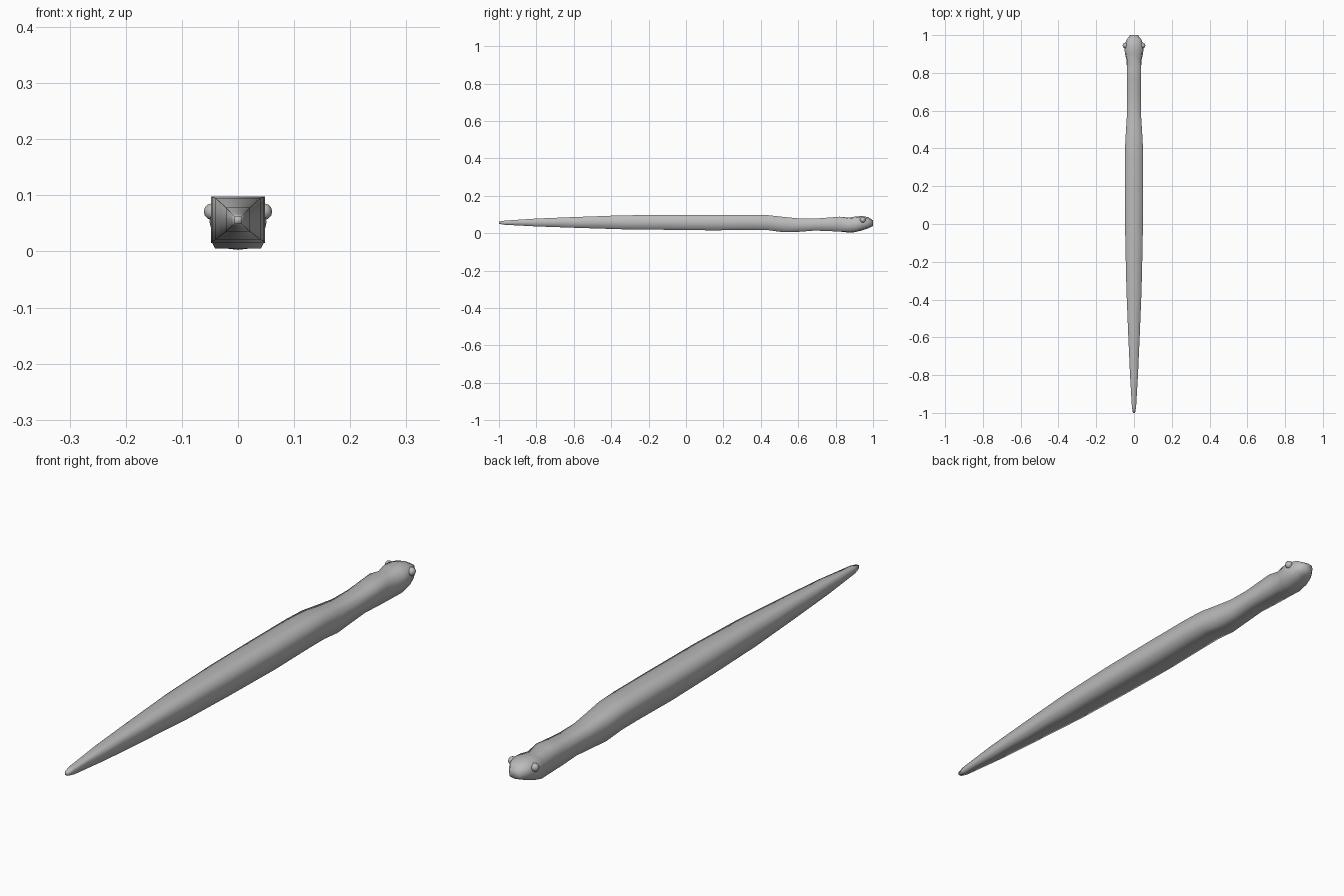
import bpy, bmesh
from mathutils import Matrix

if "Cube" in bpy.data.objects:
    bpy.data.objects.remove(bpy.data.objects["Cube"])

grey = bpy.data.materials.new("soft_grey")
grey.diffuse_color = (0.5, 0.5, 0.5, 1)
grey.use_nodes = True
grey.node_tree.nodes["Principled BSDF"].inputs["Base Color"].default_value = grey.diffuse_color


def finish(name, bm):
    bmesh.ops.recalc_face_normals(bm, faces=bm.faces)
    mesh = bpy.data.meshes.new(name)
    bm.to_mesh(mesh)
    bm.free()
    mesh.materials.append(grey)
    mesh.shade_smooth()
    obj = bpy.data.objects.new(name, mesh)
    bpy.context.collection.objects.link(obj)
    return obj


# Body stations: y, half width, bottom z, top z, side bulge
stations = [
    (-1.00, .006, .050, .062, 0), (-.97, .011, .045, .067, 0),
    (-.80, .021, .036, .078, 0), (-.60, .030, .029, .086, 0),
    (-.35, .040, .021, .095, 0), (-.10, .046, .018, .098, 0),
    (.15, .048, .015, .098, 0), (.35, .048, .018, .098, 0),
    (.44, .046, .016, .096, 0), (.52, .041, .005, .087, 0),
    (.60, .036, .007, .079, 0), (.69, .036, .014, .078, 0),
    (.76, .037, .011, .083, 0), (.82, .037, .009, .088, 0),
    (.87, .036, .003, .083, .004), (.90, .042, .005, .088, .006),
    (.94, .043, .014, .092, .008), (.975, .034, .026, .085, .006),
    (1.00, .018, .038, .069, .003),
]

# Long tapered body with a square section, rounding out at the head
bm = bmesh.new()
rings = []
for y, w, lo, hi, bulge in stations:
    mid = (lo + hi) / 2
    section = [(-w, lo + bulge), (0, lo), (w, lo + bulge), (w + bulge, mid),
               (w, hi - bulge), (0, hi), (-w, hi - bulge), (-w - bulge, mid)]
    rings.append([bm.verts.new((x, y, z)) for x, z in section])
for a, b in zip(rings, rings[1:]):
    for i in range(8):
        j = (i + 1) % 8
        bm.faces.new((a[i], a[j], b[j], b[i]))
bm.faces.new(rings[0])
bm.faces.new(rings[-1])
finish("body", bm)

# Small faceted eyes on the sides of the head
for side, name in ((-1, "left_eye"), (1, "right_eye")):
    bm = bmesh.new()
    bmesh.ops.create_uvsphere(bm, u_segments=8, v_segments=6, radius=.015,
                              matrix=Matrix.Translation((side * .046, .945, .071)))
    finish(name, bm)
